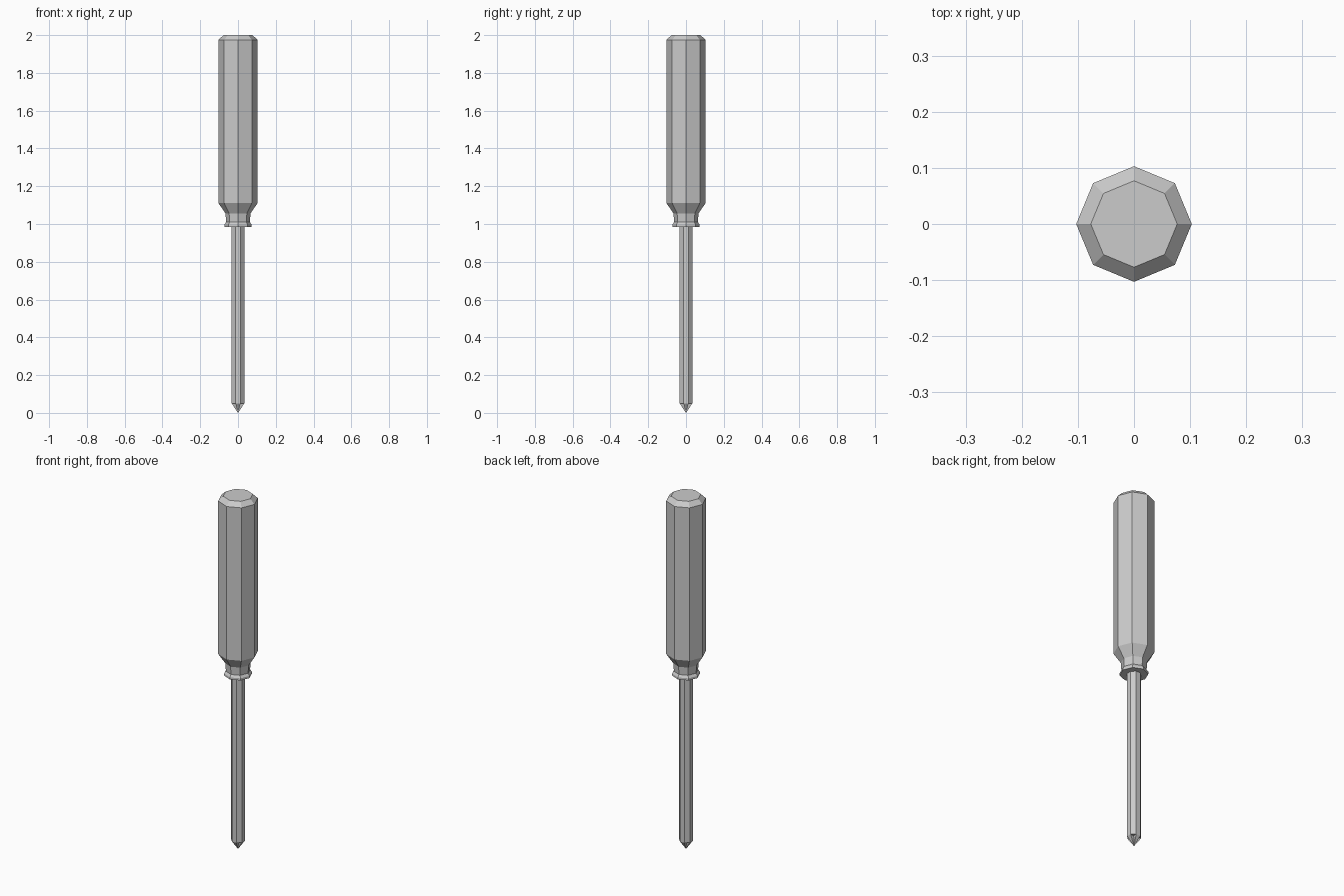
import bpy, bmesh
from math import cos, sin, radians

if "Cube" in bpy.data.objects:
    bpy.data.objects.remove(bpy.data.objects["Cube"])


def loft(name, rings, point=None):
    """Skin equal-length rings from bottom to top; an optional point closes the bottom."""
    bm = bmesh.new()
    loops = [[bm.verts.new(p) for p in ring] for ring in rings]
    n = len(loops[0])
    for low, high in zip(loops, loops[1:]):
        for i in range(n):
            j = (i + 1) % n
            bm.faces.new((low[i], low[j], high[j], high[i]))
    bm.faces.new(loops[-1])
    if point:
        apex = bm.verts.new(point)
        for i in range(n):
            bm.faces.new((apex, loops[0][(i + 1) % n], loops[0][i]))
    else:
        bm.faces.new(loops[0][::-1])
    bmesh.ops.recalc_face_normals(bm, faces=bm.faces)
    mesh = bpy.data.meshes.new(name)
    bm.to_mesh(mesh)
    bm.free()
    obj = bpy.data.objects.new(name, mesh)
    bpy.context.collection.objects.link(obj)
    return obj


def polar(r, degrees, z):
    a = radians(degrees)
    return (r * cos(a), r * sin(a), z)


def octagon(r, z, turn=0):
    return [polar(r, turn + 45 * i, z) for i in range(8)]


# Handle: octagonal grip, tapered neck, flared collar and bevelled end
handle_profile = [(0.072, 0.985), (0.072, 0.997), (0.063, 1.01), (0.066, 1.055),
                  (0.103, 1.11), (0.103, 1.975), (0.077, 2.0)]
loft("handle", [octagon(r, z) for r, z in handle_profile])

# Shaft: eight sides, flats facing the axes
SHAFT_R, TIP_Z = 0.036, 0.05
loft("shaft", [octagon(SHAFT_R, TIP_Z, 22.5), octagon(SHAFT_R, 1.0, 22.5)])

# Cross tip: four fins with diagonal grooves, running down to a point
cross = []
for q in range(4):
    for r, a in ((SHAFT_R, -22.5), (SHAFT_R, 22.5), (0.016, 45)):
        cross.append(polar(r, 90 * q + a, TIP_Z))
loft("cross_tip", [cross], point=(0, 0, 0))
